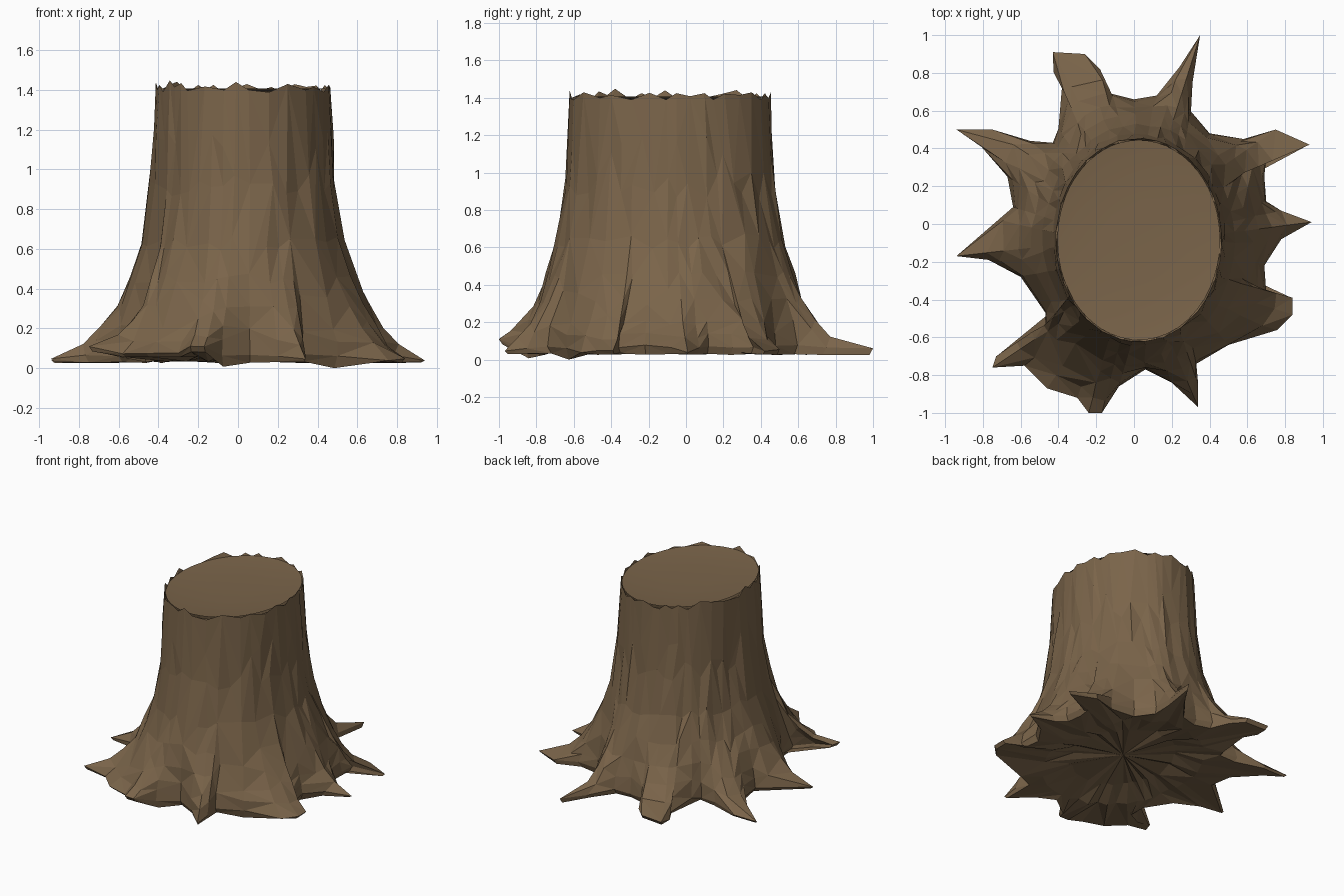
import bpy, bmesh, math, random
from mathutils import Vector

if "Cube" in bpy.data.objects:
    bpy.data.objects.remove(bpy.data.objects["Cube"])
random.seed(7)

def material(name, color):
    m = bpy.data.materials.new(name)
    m.diffuse_color = (*color, 1)
    m.use_nodes = True
    m.node_tree.nodes["Principled BSDF"].inputs["Base Color"].default_value = m.diffuse_color
    return m

def finish(bm, name, mat):
    me = bpy.data.meshes.new(name)
    bmesh.ops.recalc_face_normals(bm, faces=bm.faces[:])
    bm.to_mesh(me)
    bm.free()
    me.materials.append(mat)
    ob = bpy.data.objects.new(name, me)
    bpy.context.collection.objects.link(ob)
    return ob

# Root outline on the ground, counter-clockwise from the right
OUTLINE = [(.94, .01), (.78, .07), (.70, .12), (.69, .25), (.70, .36), (.93, .42), (.75, .50),
           (.58, .45), (.40, .48), (.30, .60), (.31, .75), (.35, 1), (.24, .83), (.12, .68),
           (0, .66), (-.12, .69), (-.18, .82), (-.26, .90), (-.43, .91), (-.43, .81), (-.38, .74),
           (-.40, .50), (-.43, .43), (-.55, .44), (-.75, .50), (-.94, .50), (-.80, .40),
           (-.67, .25), (-.64, .09), (-.72, .02), (-.94, -.17), (-.77, -.19), (-.60, -.28),
           (-.47, -.47), (-.47, -.60), (-.60, -.68), (-.73, -.70), (-.75, -.76), (-.58, -.75),
           (-.46, -.87), (-.30, -.92), (-.24, -1), (-.17, -1), (-.08, -.86), (.06, -.77),
           (.20, -.84), (.34, -.97), (.34, -.85), (.33, -.74), (.50, -.64), (.75, -.57),
           (.84, -.48), (.84, -.39), (.70, -.36), (.69, -.22), (.78, -.08)]
N = len(OUTLINE)
CENTRE, RX, RY = Vector((.025, -.085)), .435, .535
# Height and largest flare beyond the trunk, above the root rim
FLARE = [(.03, 3), (.06, 3), (.115, .39), (.20, .285), (.31, .205), (.45, .135),
         (.63, .075), (.92, .03), (1.15, .016), (1.41, .004)]
TOP = len(FLARE) - 1

# Matching angles round the trunk, evened out between root tips
ang = []
for x, y in OUTLINE:
    a = math.atan2((y - CENTRE.y) / RY, (x - CENTRE.x) / RX)
    while ang and a < ang[-1] - math.pi:
        a += math.tau
    ang.append(a)
for _ in range(16):
    ang = [(ang[i - 1] - (math.tau if i == 0 else 0) + 2 * ang[i]
            + ang[(i + 1) % N] + (math.tau if i == N - 1 else 0)) / 4 for i in range(N)]

def trunk(i, s=1):
    return CENTRE + Vector((RX * math.cos(ang[i]), RY * math.sin(ang[i]))) * s

def near(p, x, y, r):
    return math.exp(-((p[0] - x) ** 2 + (p[1] - y) ** 2) / r ** 2)

def bridge(bm, lo, hi):
    for i in range(N):
        j = (i + 1) % N
        if random.random() < .5:
            bm.faces.new((lo[i], lo[j], hi[j]))
            bm.faces.new((lo[i], hi[j], hi[i]))
        else:
            bm.faces.new((lo[i], lo[j], hi[i]))
            bm.faces.new((lo[j], hi[j], hi[i]))

bark = material("bark", (.195, .128, .068))

# Bark: undercut roots, flaring rings, jagged rim, hollowed underside
bm = bmesh.new()
rings = []
for k, (z, cap) in enumerate(FLARE):
    ring = []
    for i, p in enumerate(OUTLINE):
        t = trunk(i)
        d = Vector(p) - t
        n = d.length
        tip = min(1, max(0, (n - .15) / .3))
        if k == 0:
            off, h = n - .02, random.uniform(.025, .035)
            h -= .03 * max(near(p, -.08, -.86, .05), near(p, .5, -.64, .05))
        elif k == 1:
            off, h = n, .075 - .025 * tip + random.uniform(-.012, .012)
        else:
            off, h = (n ** -4 + cap ** -4) ** -.25, z + (.03 * (1 - tip) if k == 2 else 0)
        if 1 < k < TOP:
            off += random.uniform(-.008, .008)
            h += random.uniform(-.2, .2) * (z - FLARE[k - 1][0])
        if k == TOP:
            h = random.choice((1.39, 1.40, 1.415, 1.425, 1.44))
        lift = max(near(p, -.22, -1, .13), near(p, -.75, -.75, .2), .5 * near(p, -.45, -.9, .15))
        h += .06 * lift * max(0, 1 - z / .4)
        q = t + d / n * off
        ring.append(bm.verts.new((q.x, q.y, max(h, 0))))
    rings.append(ring)
for lo, hi in zip(rings, rings[1:]):
    bridge(bm, lo, hi)
inner = [bm.verts.new((*trunk(i, .98), 1.39)) for i in range(N)]
bridge(bm, rings[-1], inner)
under = rings[0]
for s, z in ((1.15, .045), (.75, .085)):
    nxt = [bm.verts.new((*trunk(i, s), z + random.uniform(-.015, .015))) for i in range(N)]
    bridge(bm, under, nxt)
    under = nxt
mid = bm.verts.new((*CENTRE, .10))
for i in range(N):
    bm.faces.new((under[i], under[(i + 1) % N], mid))
low = min(rings[0], key=lambda v: v.co.z)
low.co.z = 0
stump = finish(bm, "stump_bark", bark)

# Uneven larger facets
dec = stump.modifiers.new("facets", 'DECIMATE')
dec.ratio = .75

# Cut face: shallow smooth dish inside the rim
bm = bmesh.new()
prev = None
for s, z in ((.99, 1.408), (.8, 1.397), (.4, 1.39)):
    ring = [bm.verts.new((*trunk(i, s), z)) for i in range(N)]
    if prev:
        bridge(bm, prev, ring)
    prev = ring
mid = bm.verts.new((*CENTRE, 1.388))
for i in range(N):
    bm.faces.new((prev[i], prev[(i + 1) % N], mid))
for f in bm.faces:
    f.smooth = True
top = finish(bm, "cut_face", bark)
if top.data.polygons[0].normal.z < 0:
    top.data.flip_normals()
